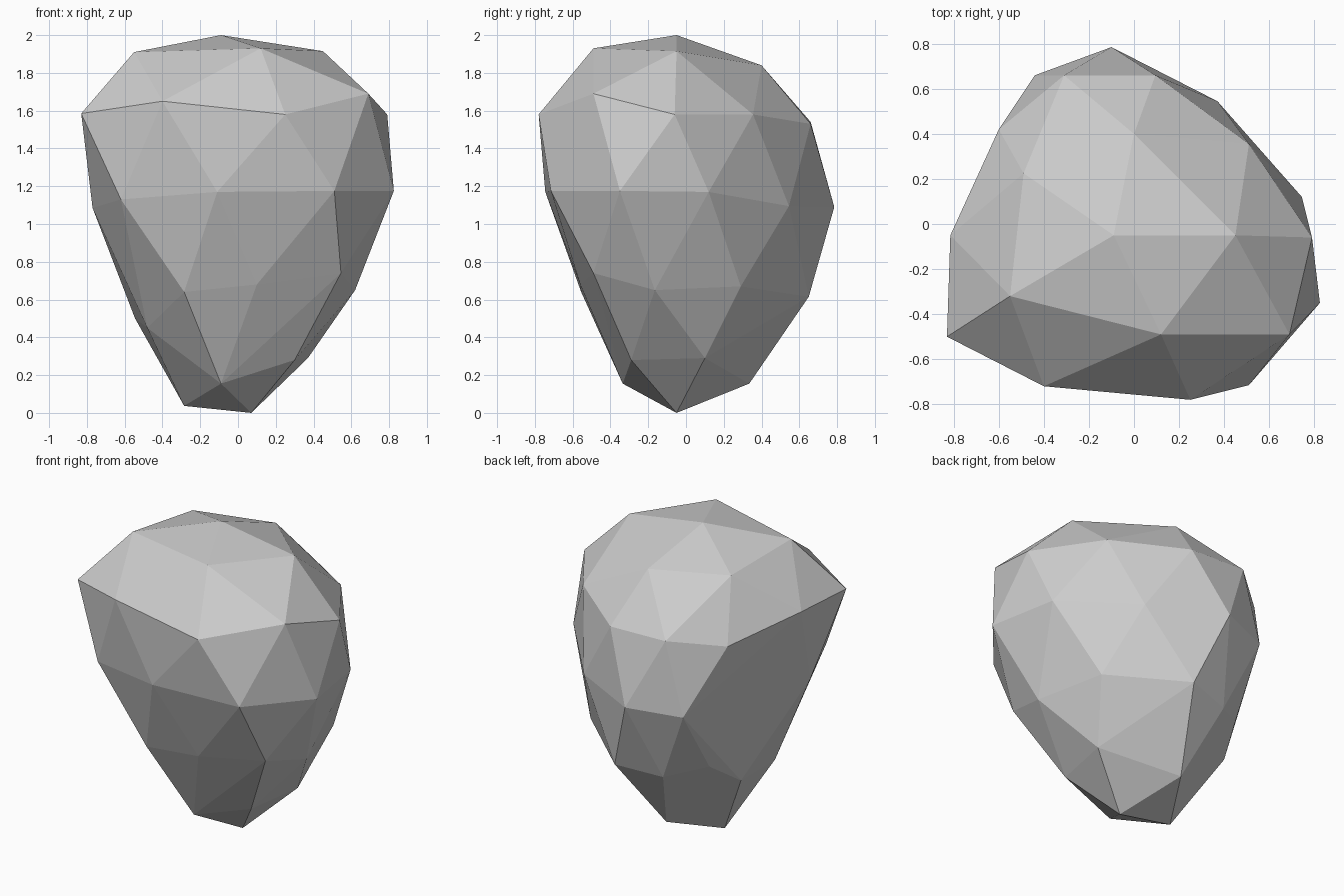
import bpy
import bmesh
from mathutils import Vector

if "Cube" in bpy.data.objects:
    bpy.data.objects.remove(bpy.data.objects["Cube"])

# Corner rings of the faceted boulder, from crown to base
RINGS = [
    [(-.09, -.05, 2.0)],
    [(.12, -.49, 1.93), (.45, -.05, 1.915), (0, .4, 1.84), (-.49, .225, 1.86), (-.55, -.32, 1.91)],
    [(-.4, -.72, 1.65), (.25, -.78, 1.58), (.69, -.49, 1.69), (.79, -.06, 1.58), (.51, .355, 1.58),
     (.095, .66, 1.53), (-.31, .66, 1.54), (-.6, .42, 1.49), (-.815, -.05, 1.6), (-.83, -.5, 1.585)],
    [(-.11, -.745, 1.17), (.51, -.715, 1.175), (.825, -.35, 1.175), (.745, .12, 1.17), (.37, .545, 1.095),
     (-.1, .785, 1.09), (-.44, .66, 1.065), (-.61, .22, 1.07), (-.77, -.21, 1.085), (-.62, -.59, 1.13)],
    [(.1, -.56, .68), (.545, -.49, .74), (.62, -.165, .65), (.5, .29, .67), (.07, .65, .615),
     (-.23, .57, .58), (-.46, .41, .65), (-.545, .2, .5), (-.48, -.25, .45), (-.285, -.555, .64)],
    [(-.09, -.335, .155), (.3, -.29, .28), (.37, .1, .29), (-.09, .335, .155), (-.285, 0, .037)],
    [(.07, -.05, 0)],
]

# Centres of the fractured chunks; seams run halfway between neighbours
CHUNKS = {
    "top_front": (-.235, -.36, 1.75),
    "top_left": (-.44, -.05, 1.75),
    "top_right": (.205, .15, 1.75),
    "middle_front": (-.25, -.45, 1.2),
    "lower_left": (-.25, -.25, .62),
    "lower_right": (.4, -.1, .8),
    "lower_back": (-.15, .4, .9),
}


def whole_stone():
    bm = bmesh.new()
    for ring in RINGS:
        for co in ring:
            bm.verts.new(co)
    hull = bmesh.ops.convex_hull(bm, input=bm.verts[:])
    unused = [v for v in bm.verts if not v.link_faces]
    bmesh.ops.delete(bm, geom=unused, context='VERTS')
    bmesh.ops.recalc_face_normals(bm, faces=bm.faces[:])
    return bm


def chunk(name, centre):
    bm = whole_stone()
    c = Vector(centre)
    for other in CHUNKS.values():
        o = Vector(other)
        if other == centre or not bm.faces:
            continue
        cut = bmesh.ops.bisect_plane(
            bm, geom=bm.verts[:] + bm.edges[:] + bm.faces[:], dist=1e-5,
            plane_co=(c + o) / 2, plane_no=o - c, clear_outer=True)
        rim = [e for e in bm.edges if e.is_boundary]
        if rim:
            bmesh.ops.holes_fill(bm, edges=rim, sides=0)
    bmesh.ops.recalc_face_normals(bm, faces=bm.faces[:])
    mesh = bpy.data.meshes.new(name)
    bm.to_mesh(mesh)
    bm.free()
    bpy.context.collection.objects.link(bpy.data.objects.new(name, mesh))


# Rock chunks fitted tightly together
for label, centre in CHUNKS.items():
    chunk("rock_" + label, centre)
